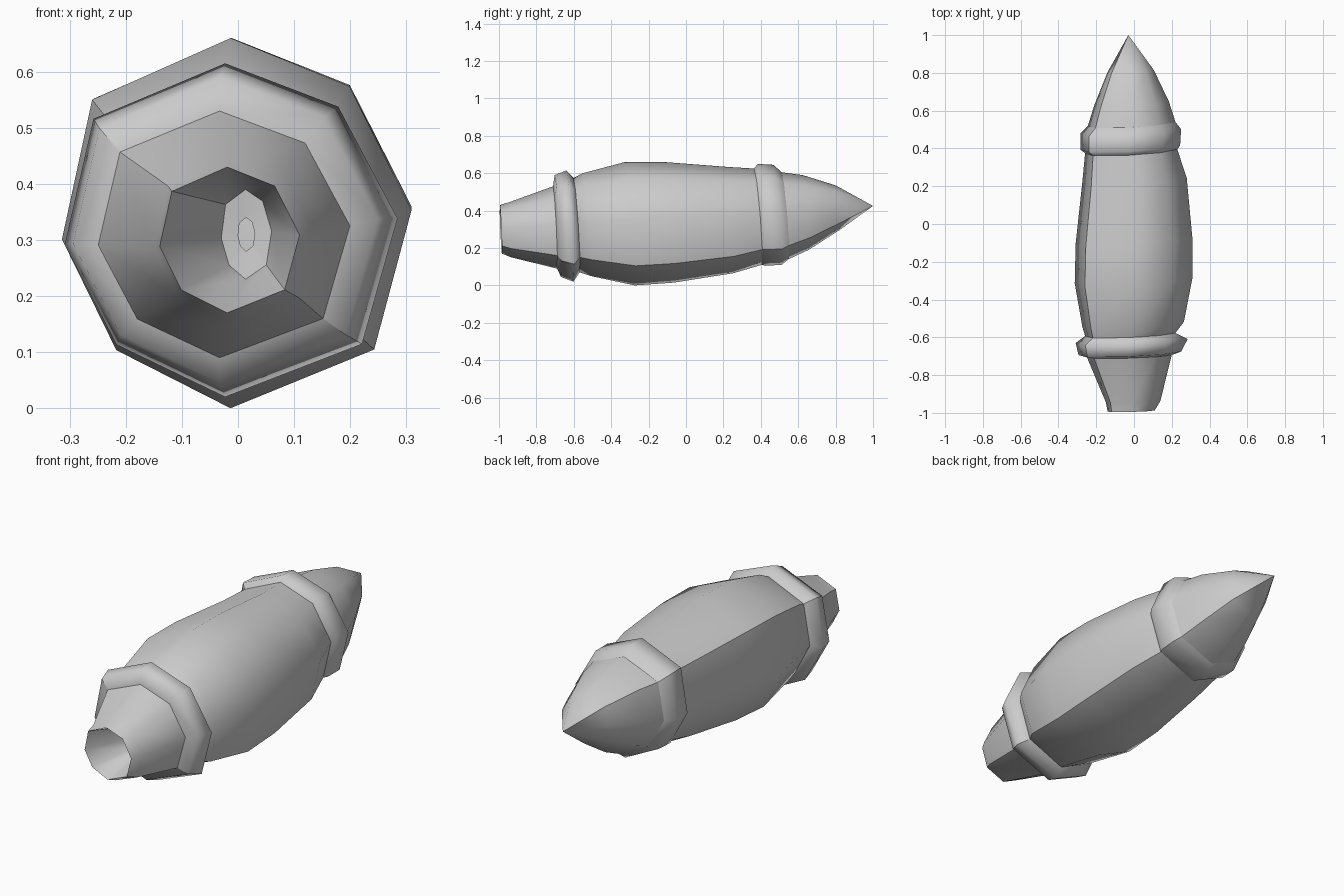
import bpy, bmesh, math

if "Cube" in bpy.data.objects:
    bpy.data.objects.remove(bpy.data.objects["Cube"])

# Eight-sided uneven cross-section: angle (degrees) and radius factor per corner
CORNERS = [(92, 1), (49, .98), (4, 1), (-41, 1.04), (-92, 1), (-135, .97), (185, 1), (141, 1.06)]
SEAMS = (3, 7)  # the two corners that stay visibly sharp along the length


def ring(bm, y, x0, x1, z0, z1, tilt=1.0):
    xc, zc, rx, rz = (x0 + x1) / 2, (z0 + z1) / 2, (x1 - x0) / 2, (z1 - z0) / 2
    out = []
    for a, f in CORNERS:
        dx = rx * f * math.cos(math.radians(a))
        dz = rz * f * math.sin(math.radians(a))
        out.append(bm.verts.new((xc + dx, y + tilt * (.05 * dx - .08 * dz), zc + dz)))
    return out


def loft(name, stations, tip=None):
    bm = bmesh.new()
    rings = [ring(bm, *s) for s in stations]
    n = len(CORNERS)
    for a, b in zip(rings, rings[1:]):
        for i in range(n):
            j = (i + 1) % n
            bm.faces.new((a[i], a[j], b[j], b[i]))
        for i in SEAMS:
            bm.edges.get((a[i], b[i])).smooth = False
    if tip:
        t = bm.verts.new(tip)
        last = rings[-1]
        for i in range(n):
            bm.faces.new((last[i], last[(i + 1) % n], t))
        for i in SEAMS:
            bm.edges.get((last[i], t)).smooth = False
    for f in bm.faces:
        f.smooth = True
    me = bpy.data.meshes.new(name)
    bm.to_mesh(me)
    bm.free()
    ob = bpy.data.objects.new(name, me)
    bpy.context.collection.objects.link(ob)
    return ob


# Stations: y, x min, x max, z min, z max, tilt
rim = (-.99, -.14, .11, .17, .43, .5)
tail_end = (-.70, -.25, .20, .09, .53, .6)
body_back = (-.585, -.26, .22, .07, .575, .8)
body_front = (.385, -.26, .23, .11, .625, 1)
nose_base = (.53, -.245, .22, .14, .605, 1)

# Tail nozzle outside and its narrowing hollow
loft("tail_nozzle", [rim, (-.94, -.15, .14, .15, .445, .5), tail_end])
loft("nozzle_hollow", [(-.80, -.03, .06, .23, .39, 0), rim])
slit = loft("hollow_floor", [(-.795, .0, .03, .28, .34, 0), (-.80, -.03, .06, .23, .39, 0)])

# Rear collar
loft("rear_collar", [tail_end, (-.685, -.295, .25, .045, .59, .8),
                     (-.62, -.31, .285, .02, .615, .8), body_back])

# Bulging main body
loft("body", [body_back, (-.53, -.275, .265, .05, .60),
              (-.30, -.315, .31, .0, .66), (-.09, -.31, .31, .015, .66),
              (.23, -.275, .28, .065, .635), body_front])

# Front collar
loft("front_collar", [body_front, (.405, -.285, .245, .105, .65),
                      (.49, -.285, .25, .11, .645), nose_base])

# Pointed nose
loft("nose", [nose_base, (.64, -.21, .185, .19, .59), (.81, -.14, .105, .295, .535)],
     tip=(-.03, 1, .425))
